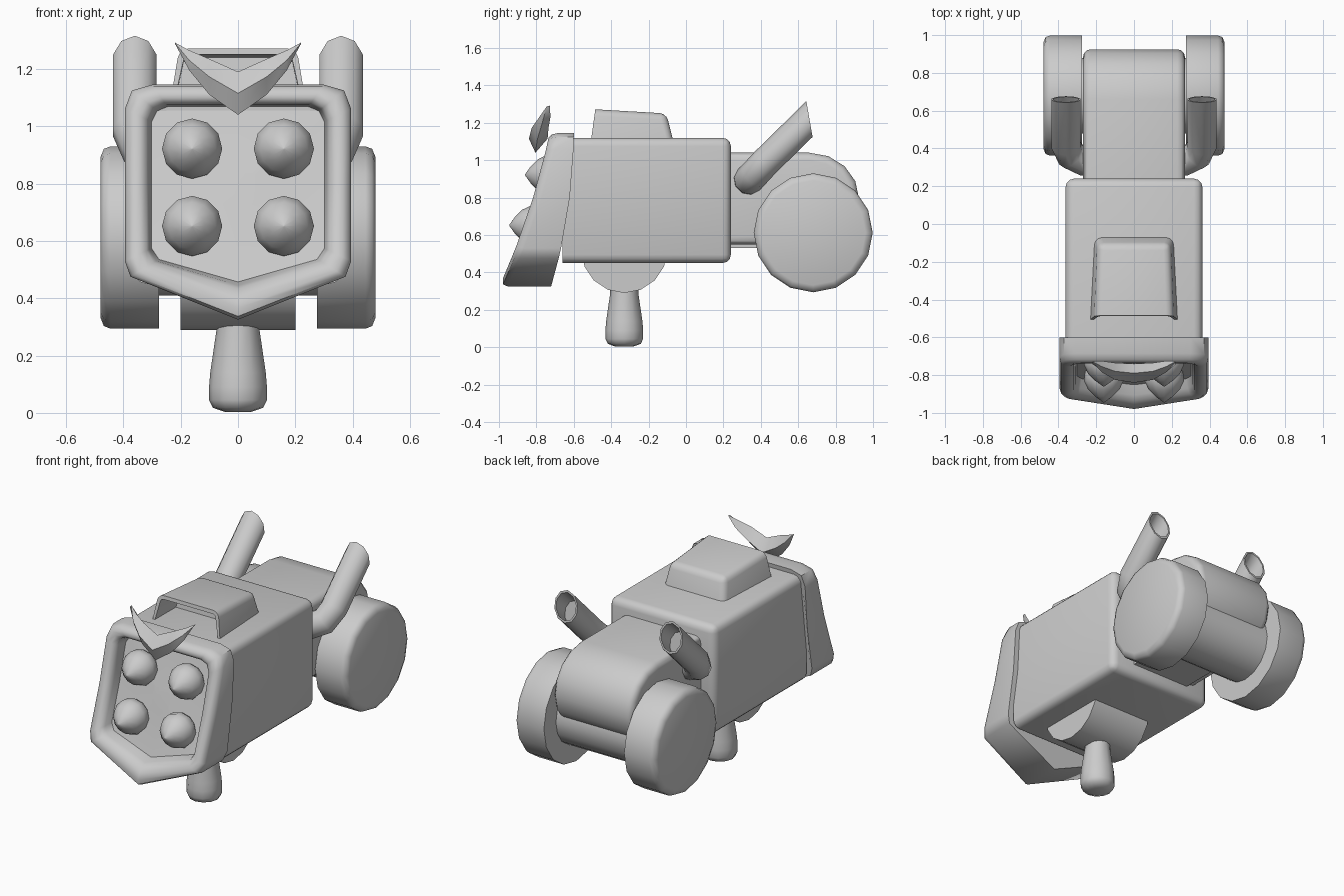
import bpy, bmesh, math
from mathutils import Vector, Matrix

if "Cube" in bpy.data.objects:
    bpy.data.objects.remove(bpy.data.objects["Cube"])

grey = bpy.data.materials.new("plain grey")
grey.use_nodes = True
GREY = (0.6, 0.6, 0.6, 1)
grey.diffuse_color = GREY
grey.node_tree.nodes["Principled BSDF"].inputs["Base Color"].default_value = GREY


def finish(name, bm, angle=40):
    bmesh.ops.recalc_face_normals(bm, faces=bm.faces)
    mesh = bpy.data.meshes.new(name)
    bm.to_mesh(mesh)
    bm.free()
    mesh.materials.append(grey)
    ob = bpy.data.objects.new(name, mesh)
    bpy.context.collection.objects.link(ob)
    bpy.ops.object.select_all(action='DESELECT')
    bpy.context.view_layer.objects.active = ob
    ob.select_set(True)
    bpy.ops.object.shade_smooth_by_angle(angle=math.radians(angle))
    return ob


def loft(bm, rings, cap_start=True, cap_end=True):
    """Skin a list of closed rings that share a point count."""
    loops = [[bm.verts.new(p) for p in ring] for ring in rings]
    n = len(loops[0])
    for a, b in zip(loops, loops[1:]):
        for i in range(n):
            j = (i + 1) % n
            bm.faces.new((a[i], a[j], b[j], b[i]))
    if cap_start:
        bm.faces.new(loops[0])
    if cap_end:
        bm.faces.new(loops[-1])
    return loops


def lathe(name, profile, origin, axis, sides, angle=40):
    """Turn (radius, distance) pairs about an axis."""
    turn = Vector((0, 0, 1)).rotation_difference(Vector(axis)).to_matrix()
    rings = []
    for r, h in profile:
        ring = []
        for i in range(sides):
            a = 2 * math.pi * i / sides
            ring.append(Vector(origin) + turn @ Vector((r * math.cos(a), r * math.sin(a), h)))
        rings.append(ring)
    bm = bmesh.new()
    loft(bm, rings)
    return finish(name, bm, angle)


def bevel(bm, edges, width, segments=3):
    bmesh.ops.bevel(bm, geom=list(edges), offset=width, segments=segments,
                    profile=0.5, affect='EDGES')


# Main body
bm = bmesh.new()
bmesh.ops.create_cube(bm, size=1, matrix=Matrix.Translation((0, -0.21, 0.785))
                      @ Matrix.Diagonal((0.725, 0.9, 0.67, 1)))
bevel(bm, [e for e in bm.edges if max(v.co.y for v in e.verts) > 0], 0.045)
finish("main_body", bm, 50)

# Rounded rear cover
side = [(0.2, 0.55), (0.2, 1.04)]
for i in range(9):
    a = math.radians(90 - 22.5 * i)
    side.append((0.66 + 0.265 * math.cos(a), 0.795 + 0.245 * math.sin(a)))
bm = bmesh.new()
loft(bm, [[(x, y, z) for y, z in side] for x in (-0.27, 0.27)])
bevel(bm, [e for e in bm.edges if abs(e.verts[0].co.x - e.verts[1].co.x) < 0.01], 0.04)
finish("rear_cover", bm, 50)

# Chassis plate and rear axle
bm = bmesh.new()
bmesh.ops.create_cube(bm, size=1, matrix=Matrix.Translation((0, 0.42, 0.56))
                      @ Matrix.Diagonal((0.4, 0.5, 0.06, 1)))
finish("chassis_plate", bm)
lathe("rear_axle", [(0.2, -0.3), (0.2, 0.3)], (0, 0.68, 0.61), (1, 0, 0), 16)

# Rear wheels
for tag, s in (("left", 1), ("right", -1)):
    lathe(tag + "_wheel", [(0.318, 0.275), (0.318, 0.445), (0.309, 0.468), (0.28, 0.48)],
          (0, 0.68, 0.612), (s, 0, 0), 16, 50)

# Underside pod and front leg
lathe("front_pod", [(0.23, -0.2), (0.23, 0.2)], (0, -0.33, 0.52), (1, 0, 0), 16)
lathe("front_leg", [(0.045, 0.003), (0.088, 0.018), (0.101, 0.045), (0.101, 0.09),
                    (0.097, 0.14), (0.075, 0.29), (0.075, 0.34)],
      (0, -0.33, 0), (0, 0, 1), 12, 60)

# Exhaust pipes with slanted hollow ends
for tag, s in (("left", 1), ("right", -1)):
    path = [Vector(p) for p in ((0.2, 0.33, 0.89), (0.27, 0.335, 0.895),
                                (0.335, 0.365, 0.925), (0.36, 0.42, 0.985), (0.36, 0.66, 1.22))]
    along = (path[4] - path[3]).normalized()
    slant = Vector((0, 0.98, 0.17))
    rings = []
    for i, p in enumerate(path):
        t = (path[min(i + 1, 4)] - path[max(i - 1, 0)]).normalized()
        up = Vector((0, -1, 1)).normalized()
        up = (up - t * up.dot(t)).normalized()
        out = up.cross(t)
        ring = []
        for k in range(10):
            a = 2 * math.pi * k / 10
            q = p + 0.08 * (math.cos(a) * up + math.sin(a) * out)
            if i == 4:
                q += along * (slant.dot(p - q) / slant.dot(along))
            ring.append(q)
        rings.append(ring)
    rim = [path[4] + (q - path[4]) * 0.86 for q in rings[-1]]
    rings += [rim, [q - along * 0.12 for q in rim]]
    bm = bmesh.new()
    loft(bm, [[(s * q.x, q.y, q.z) for q in ring] for ring in rings])
    finish(tag + "_exhaust", bm, 45)

# Roof scoop with an open front
bm = bmesh.new()
low = [(-0.235, -0.51), (0.235, -0.51), (0.212, -0.065), (-0.212, -0.065)]
rings = [[(x, y, 1.09) for x, y in low],
         [(-0.205, -0.485, 1.272), (0.205, -0.485, 1.272),
          (0.19, -0.105, 1.25), (-0.19, -0.105, 1.25)]]
loft(bm, rings)
bevel(bm, [e for e in bm.edges if max(v.co.z for v in e.verts) > 1.2
           and not all(v.co.y < -0.4 and v.co.z > 1.2 for v in e.verts)
           and not all(v.co.y < -0.4 for v in e.verts)], 0.035)
bm.normal_update()
mouth = min(bm.faces, key=lambda f: f.normal.y)
bmesh.ops.inset_region(bm, faces=[mouth], thickness=0.022)
bmesh.ops.translate(bm, verts=bmesh.ops.extrude_discrete_faces(bm, faces=[mouth])["faces"][0].verts,
                    vec=(0, 0.2, -0.01))
finish("roof_scoop", bm, 45)


# Curved shield-shaped grille: outline points run from top centre to bottom tip
def front(z):
    t = 1.145 - z
    return -0.73 - 0.2 * t - 0.155 * t * t


def back(z):
    return -0.6 - 0.18 * (1.145 - z) ** 2


outer = [(0, 1.145), (0.3, 1.145), (0.37, 1.125), (0.395, 1.06), (0.395, 0.8),
         (0.395, 0.53), (0.375, 0.475), (0, 0.325)]
inner = [(0, 1.075), (0.25, 1.075), (0.29, 1.06), (0.31, 1.02), (0.31, 0.8),
         (0.31, 0.57), (0.285, 0.53), (0, 0.445)]


def shield(mix, depth, shrink=1.0, base=front):
    half = []
    for (xo, zo), (xi, zi) in zip(outer, inner):
        x, z = xo + (xi - xo) * mix, zo + (zi - zo) * mix
        x, z = x * shrink, 0.78 + (z - 0.78) * shrink
        half.append((x, base(z) + depth, z))
    return half + [(-x, y, z) for x, y, z in half[-2:0:-1]]


bm = bmesh.new()
loft(bm, [shield(0, 0, base=back), shield(0, 0.045), shield(0.1, 0.015), shield(0.35, 0),
          shield(0.65, 0), shield(0.9, 0.015), shield(1, 0.04), shield(1.1, 0.09),
          shield(1.1, 0.085, 0.6), shield(1.1, 0.075, 0.2)])
finish("grille_frame", bm, 50)

# Four pointed headlamps
for row, z in (("upper", 0.922), ("lower", 0.652)):
    for tag, s in (("left", 1), ("right", -1)):
        tip = front(z) - 0.078
        lathe(f"{row}_{tag}_headlamp",
              [(0.003, 0), (0.045, 0.03), (0.083, 0.068), (0.105, 0.115), (0.1, 0.16), (0.08, 0.19)],
              (s * 0.16, tip, z), (0, 1, 0), 12, 60)

# Winged crest: diamond sections shrinking to each tip
bm = bmesh.new()
wing = [(0, 1.04, 1.19, -0.84, -0.74), (0.1, 1.11, 1.235, -0.825, -0.735),
        (0.17, 1.195, 1.265, -0.785, -0.725), (0.22, 1.288, 1.292, -0.731, -0.727)]
rings = []
for x, lo, hi, fr, bk in [(-w[0],) + w[1:] for w in wing[:0:-1]] + wing:
    mid = (lo + hi) / 2
    rings.append([(x, (fr + bk) / 2 - 0.015, lo), (x, fr, mid),
                  (x, (fr + bk) / 2, hi), (x, bk, mid)])
loft(bm, rings)
finish("crest", bm, 50)
